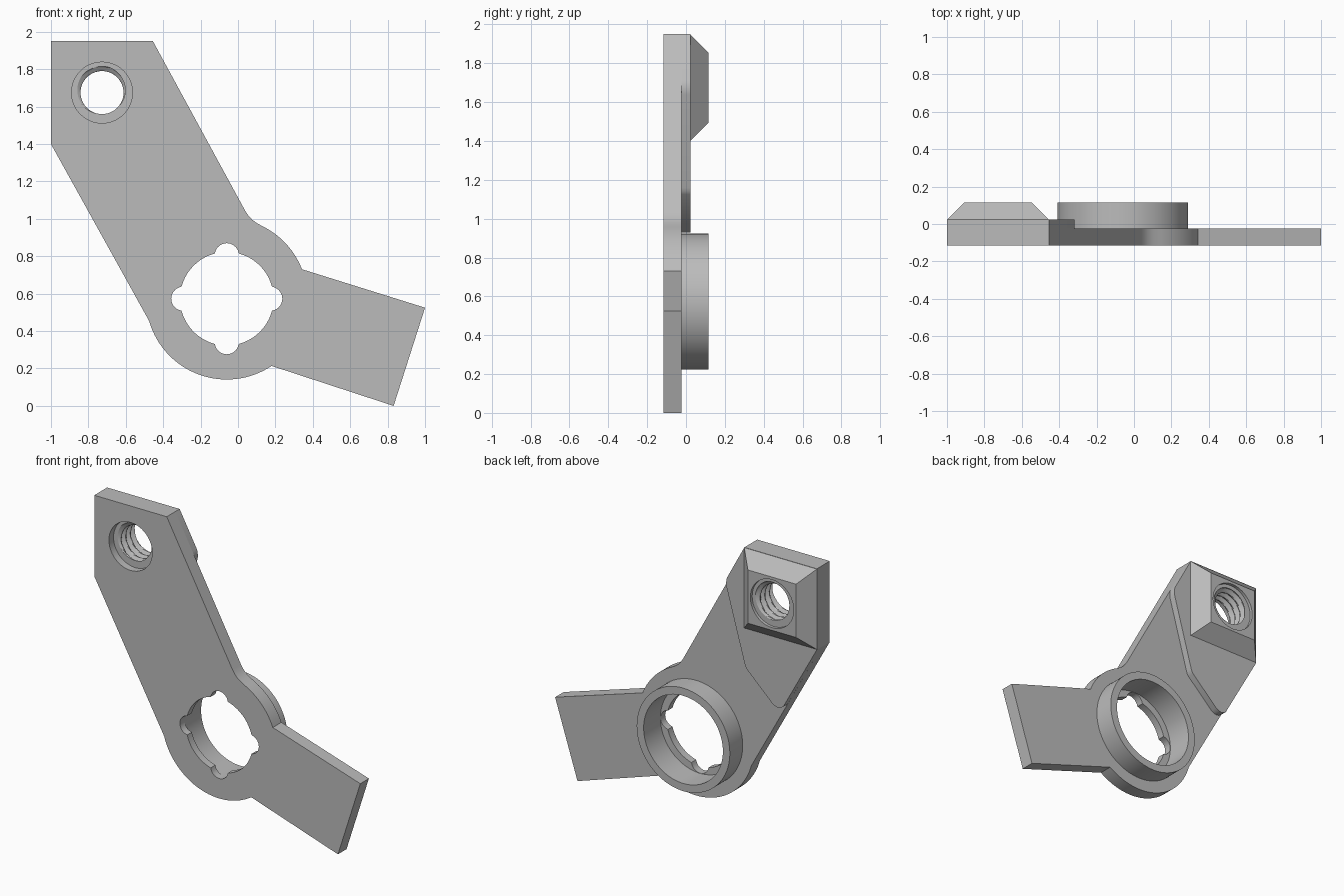
import bpy, bmesh, math
from math import cos, sin, pi, radians

cube = bpy.data.objects.get("Cube")
if cube:
    bpy.data.objects.remove(cube, do_unlink=True)

grey = bpy.data.materials.new("plain_grey")
grey.use_nodes = True
color = (0.5, 0.5, 0.5, 1)
grey.diffuse_color = color
grey.node_tree.nodes["Principled BSDF"].inputs["Base Color"].default_value = color

# Depth layers, from front to back
FRONT, PLATE, PAD, BACK = -0.115, -0.023, 0.023, 0.115
HUB = (-0.06, 0.573)
BOLT = (-0.727, 1.675)


def loft(name, rings):
    """Closed solid through rings of equal point count."""
    bm = bmesh.new()
    rows = [[bm.verts.new(p) for p in ring] for ring in rings]
    n = len(rows[0])
    for a, b in zip(rows, rows[1:]):
        for i in range(n):
            j = (i + 1) % n
            bm.faces.new((a[i], a[j], b[j], b[i]))
    bm.faces.new(rows[0])
    bm.faces.new(rows[-1])
    bmesh.ops.recalc_face_normals(bm, faces=bm.faces)
    mesh = bpy.data.meshes.new(name)
    bm.to_mesh(mesh)
    bm.free()
    mesh.materials.append(grey)
    ob = bpy.data.objects.new(name, mesh)
    bpy.context.collection.objects.link(ob)
    return ob


def prism(name, outline, y0, y1):
    return loft(name, [[(x, y, z) for x, z in outline] for y in (y0, y1)])


def arc(center, r, start, end, steps):
    angles = [radians(start + (end - start) * i / steps) for i in range(steps + 1)]
    return [(center[0] + r * cos(a), center[1] + r * sin(a)) for a in angles]


def circle(center, r, steps=96):
    return arc(center, r, 0, 360, steps)[:-1]


def activate(ob):
    bpy.ops.object.select_all(action='DESELECT')
    ob.select_set(True)
    bpy.context.view_layer.objects.active = ob


def cut(ob, *cutters):
    activate(ob)
    for c in cutters:
        mod = ob.modifiers.new("cut", 'BOOLEAN')
        mod.operation = 'DIFFERENCE'
        mod.solver = 'EXACT'
        mod.object = c
        bpy.ops.object.modifier_apply(modifier=mod.name)


# Flat plate: slanted arm, round hub and short side arm
plate = prism("bracket_plate",
              [(-1, 1.95), (-1, 1.4)]
              + arc(HUB, 0.432, 195.9, 303.7, 32)
              + [(0.832, 0), (1, 0.525)]
              + arc(HUB, 0.432, 21.4, 63.8, 14)
              + [(0.1, 0.978), (0.075, 0.996), (0.055, 1.018), (0.038, 1.044), (-0.455, 1.95)],
              FRONT, PLATE)

# Raised pad behind the upper arm
pad = prism("raised_pad",
            [(-1, 1.95), (-1, 1.4), (-0.747, 0.945), (-0.73, 0.933), (-0.71, 0.928),
             (-0.69, 0.931), (-0.665, 0.945), (-0.475, 1.125), (-0.464, 1.14),
             (-0.457, 1.16), (-0.322, 1.64), (-0.318, 1.66), (-0.319, 1.69),
             (-0.325, 1.711), (-0.455, 1.95)],
            PLATE, PAD)


# Bevelled block around the threaded hole
def square(half, y):
    return [(BOLT[0] + sx * half, y, BOLT[1] + sz * half)
            for sx, sz in ((-1, -1), (1, -1), (1, 1), (-1, 1))]


block = loft("nut_block", [square(0.273, PAD), square(0.181, BACK)])

# Collar behind the hub
collar = prism("hub_collar", circle(HUB, 0.35), PLATE, BACK)


# Keyed opening: a circle with four round notches
def key_radius(a):
    phi = (a + pi / 4) % (pi / 2) - pi / 4
    d, r = 0.232, 0.065
    inside = r * r - (d * sin(phi)) ** 2
    return max(0.25, d * cos(phi) + math.sqrt(inside)) if inside > 0 else 0.25


keyhole = prism("keyhole_cutter",
                [(HUB[0] + key_radius(a) * cos(a), HUB[1] + key_radius(a) * sin(a))
                 for a in (2 * pi * i / 144 for i in range(144))],
                FRONT - 0.05, 0)
bore = prism("bore_cutter", circle(HUB, 0.298), -0.065, BACK + 0.05)


# Threaded hole with a counterbore at each end
def thread_ring(y, fixed=None, steps=48):
    ring = []
    for i in range(steps):
        t = i / steps
        wave = abs(2 * ((y / 0.05 + t) % 1) - 1) * 1.6 - 0.3
        r = fixed or 0.115 + 0.025 * min(1, max(0, wave))
        ring.append((BOLT[0] + r * cos(2 * pi * t), y, BOLT[1] + r * sin(2 * pi * t)))
    return ring


low, high, wide = -0.065, 0.095, 0.163
thread = loft("thread_cutter",
              [thread_ring(FRONT - 0.05, wide), thread_ring(low, wide)]
              + [thread_ring(low + (high - low) * i / 32) for i in range(33)]
              + [thread_ring(high, wide), thread_ring(BACK + 0.05, wide)])
bm = bmesh.new()
bm.from_mesh(thread.data)
bmesh.ops.triangulate(bm, faces=bm.faces)
bm.to_mesh(thread.data)
bm.free()

# Cut the openings, then tidy up
cut(plate, keyhole, bore, thread)
cut(pad, thread)
cut(block, thread)
cut(collar, bore)
for c in (keyhole, bore, thread):
    bpy.data.objects.remove(c, do_unlink=True)

for ob in (plate, pad, block, collar):
    activate(ob)
    bpy.ops.object.shade_smooth_by_angle(angle=radians(25))
